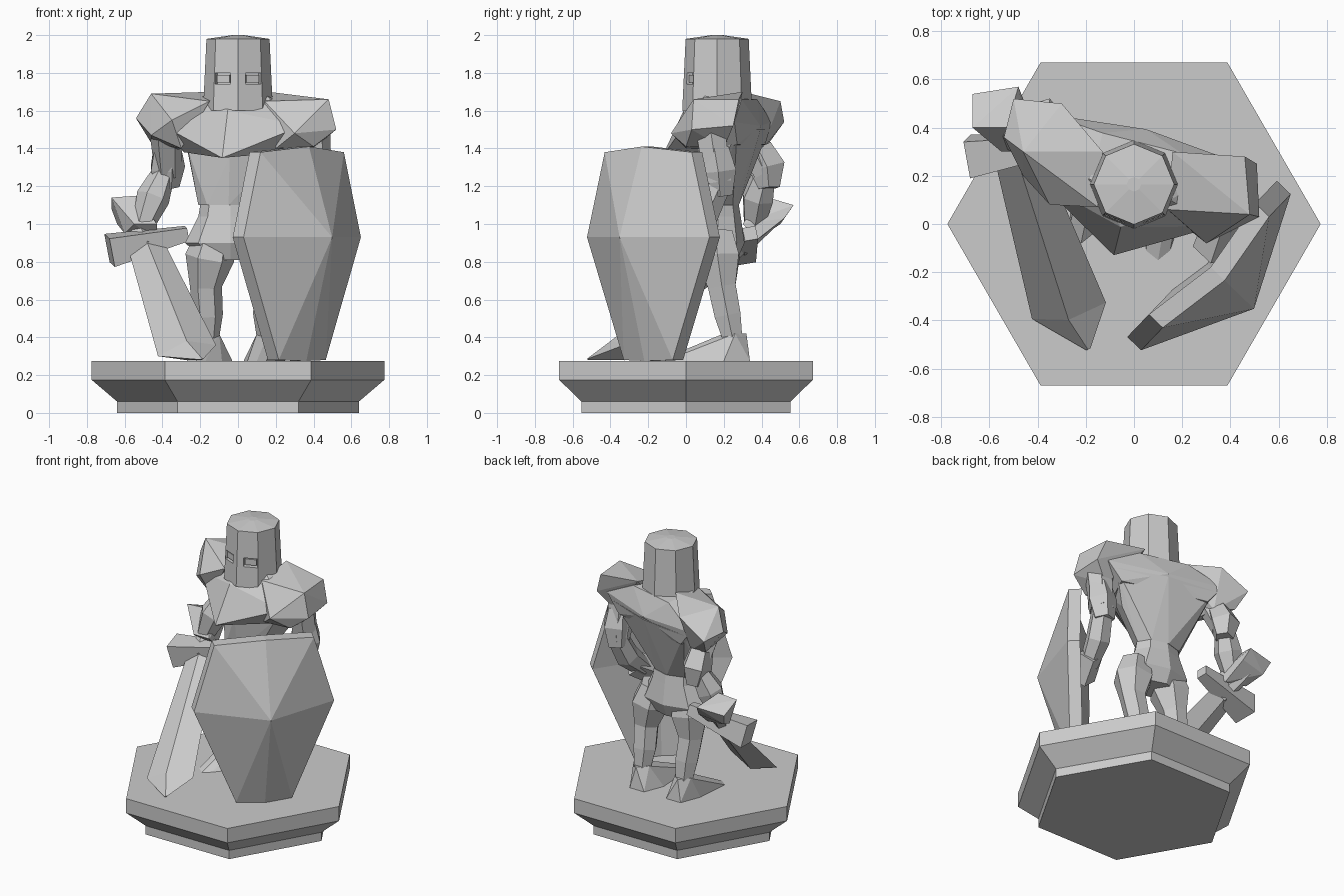
import bpy, bmesh
from math import sin, cos, pi, tau
from itertools import product
from mathutils import Vector, Matrix

cube = bpy.data.objects.get("Cube")
if cube:
    bpy.data.objects.remove(cube, do_unlink=True)

stone = bpy.data.materials.new("grey stone")
stone.use_nodes = True
grey = (.6, .6, .6, 1)
stone.diffuse_color = grey
stone.node_tree.nodes["Principled BSDF"].inputs["Base Color"].default_value = grey


def finish(name, bm):
    bmesh.ops.recalc_face_normals(bm, faces=bm.faces)
    mesh = bpy.data.meshes.new(name)
    bm.to_mesh(mesh)
    bm.free()
    mesh.materials.append(stone)
    obj = bpy.data.objects.new(name, mesh)
    bpy.context.collection.objects.link(obj)
    return obj


def hull(name, points):
    """Faceted convex block around a few corner points."""
    bm = bmesh.new()
    for point in points:
        bm.verts.new(point)
    bmesh.ops.convex_hull(bm, input=bm.verts)
    loose = [v for v in bm.verts if not v.link_faces]
    bmesh.ops.delete(bm, geom=loose, context='VERTS')
    return finish(name, bm)


def box(name, centre, axes):
    """Block reaching one axis vector either way from its centre."""
    signs = product((-1, 1), repeat=len(axes))
    return hull(name, [centre + sum((a * s for a, s in zip(axes, row)), Vector()) for row in signs])


def loft(name, rings):
    """Skin closed rings that have equal point counts, and cap both ends."""
    bm = bmesh.new()
    rings = [[bm.verts.new(point) for point in ring] for ring in rings]
    for low, high in zip(rings, rings[1:]):
        for i in range(len(low)):
            bm.faces.new((low[i - 1], low[i], high[i], high[i - 1]))
    bm.faces.new(rings[0])
    bm.faces.new(rings[-1])
    return finish(name, bm)


def level_ring(centre, width, depth, sides):
    angles = [tau * i / sides for i in range(sides)]
    return [Vector(centre) + Vector((width * cos(a), depth * sin(a), 0)) for a in angles]


def limb(name, path, radii, sides=6, hint=(0, 1, .2), flat=1, turn=0):
    """Tapered prism along a path; flat squashes it along the hint."""
    path = [Vector(point) for point in path]
    rings = []
    for i, (point, radius) in enumerate(zip(path, radii)):
        along = path[min(i + 1, len(path) - 1)] - path[max(i - 1, 0)]
        side = along.cross(Vector(hint)).normalized()
        up = side.cross(along).normalized() * flat
        angles = [tau * k / sides + turn for k in range(sides)]
        rings.append([point + radius * (side * cos(a) + up * sin(a)) for a in angles])
    return loft(name, rings)


# Hexagonal plinth
plinth_steps = (0, .64), (.06, .64), (.175, .775), (.275, .775)
loft("plinth", [level_ring((0, 0, z), r, r, 6) for z, r in plinth_steps])
ground = plinth_steps[-1][0]

# Octagonal helmet, slightly flared, with a low crown
helmet_axis = Vector((0, .165, 0))
helmet_steps = (1.6, .185), (1.98, .167), (2, .03)
helmet = loft("helmet", [level_ring(helmet_axis + Vector((0, 0, z)), r, r, 8)
                         for z, r in helmet_steps])

# Recessed eye slots, each with a plate inside
for s, side in ((1, "left"), (-1, "right")):
    out = Vector((s * sin(pi / 8), -cos(pi / 8), 0))
    across = Vector((-out.y, out.x, 0))
    up = Vector((0, 0, 1))
    eye = helmet_axis + out * .155 + across * s * .02 + up * 1.77
    cutter = box(side + "_eye_cutter", eye, (across * .045, out * .025, up * .03))
    cutter.hide_render = True
    cutter.hide_viewport = True
    slot = helmet.modifiers.new(side + "_eye_slot", 'BOOLEAN')
    slot.operation = 'DIFFERENCE'
    slot.object = cutter
    box(side + "_eye_plate", eye - out * .02, (across * .035, out * .02, up * .02))

# Chest and ribs: mirrored corners, twisted to the sword side
twist = Matrix.Translation((0, .2, 0)) @ Matrix.Rotation(-.25, 4, 'Z')


def twisted(middle, half):
    mirrored = [(s * x, y, z) for s in (1, -1) for x, y, z in half]
    return [twist @ Vector(point) for point in middle + mirrored]


waist = level_ring((-.05, .17, 1.1), .16, .11, 8)
hull("chest", twisted([(0, -.34, 1.35), (0, -.22, 1.6), (0, .2, 1.52)],
                      [(.17, -.06, 1.68), (.17, .14, 1.66), (.38, -.12, 1.52),
                       (.4, .16, 1.54), (.28, -.06, 1.38), (.3, .15, 1.42)]))
hull("ribs", waist + twisted([(0, -.18, 1.36), (0, .2, 1.5)],
                             [(.26, -.06, 1.4), (.34, .16, 1.5), (.25, .05, 1.3)]))

# Hips
hip_steps = (1.1, .16, .11), (1.04, .17, .12), (.9, .24, .14), (.81, .14, .1)
loft("hips", [level_ring((-.04, .17, z), w, d, 8) for z, w, d in hip_steps])

# Angular shoulder plates
hull("right_shoulder", [(-.15, .07, 1.65), (-.13, .3, 1.7), (-.46, .3, 1.69), (-.3, .5, 1.65),
                        (-.5, .52, 1.54), (-.54, .36, 1.56), (-.46, .2, 1.47),
                        (-.35, .08, 1.55), (-.3, .14, 1.4), (-.32, .4, 1.39), (-.46, .44, 1.43)])
hull("left_shoulder", [(.14, .06, 1.65), (.16, .3, 1.7), (.46, .28, 1.66), (.48, .04, 1.66),
                       (.3, -.08, 1.48), (.52, .03, 1.5), (.51, .25, 1.52),
                       (.4, 0, 1.41), (.4, .2, 1.4), (.2, 0, 1.4)])

# Sword arm with a pointed elbow guard
limb("right_upper_arm", [(-.38, .3, 1.5), (-.37, .42, 1.27)], (.09, .07))
limb("right_elbow", [(-.38, .38, 1.4), (-.38, .43, 1.3), (-.37, .44, 1.19)], (.08, .1, .06), sides=5)
limb("right_forearm", [(-.39, .42, 1.28), (-.45, .38, 1.14), (-.5, .36, 1)], (.06, .09, .06))

# Shield arm
limb("left_upper_arm", [(.4, .13, 1.5), (.41, .17, 1.22)], (.09, .08))
limb("left_elbow", [(.41, .15, 1.4), (.41, .17, 1.28), (.4, .18, 1.15)], (.08, .1, .07), sides=5)
limb("left_forearm", [(.41, .18, 1.22), (.38, .1, 1.05), (.35, -.03, .93)], (.07, .08, .06))
limb("left_hand", [(.38, .03, .97), (.33, -.12, .88)], (.08, .09), sides=4, turn=pi / 4)

# Legs with knees, and flared feet
for s, side, toe_x, toe_y in ((1, "left", .1, -.15), (-1, "right", -.22, -.08)):
    limb(side + "_leg", [(s * .12, .16, .95), (s * .15, .17, .82), (s * .17, .19, .67),
                         (s * .16, .22, .52), (s * .16, .26, .33)], (.1, .13, .085, .08, .05))
    ankle = level_ring((s * .16, .26, .42), .06, .06, 4)
    sole = level_ring((s * .14, .2, ground), .11, .16, 6)
    toes = level_ring((toe_x, toe_y + .04, ground), .05, .04, 4)
    hull(side + "_foot", ankle + sole + toes)

# Shield: symmetric outline in its own slanted plane, boss in front, flat behind
middle = Vector((.34, -.2, 0))
across = Vector((.69, .72, 0))
out = Vector((.72, -.69, 0))


def on_shield(u, z, forward=0):
    return middle + across * u + out * forward + Vector((0, 0, z))


outline = (.32, 1.38), (.45, .93), (.18, .28)
rim = [on_shield(u, z) for u, z in outline]
rim.append(on_shield(0, ground, .03))
rim += [on_shield(-u, z) for u, z in reversed(outline)]
rim.append(on_shield(0, 1.41, .05))
bm = bmesh.new()
front = [bm.verts.new(point) for point in rim]
back = [bm.verts.new(point - out * .08) for point in rim]
boss = bm.verts.new(on_shield(0, .93, .22))
hollow = bm.verts.new(on_shield(0, .93))
for i in range(len(rim)):
    bm.faces.new((front[i - 1], front[i], boss))
    bm.faces.new((back[i], back[i - 1], hollow))
    bm.faces.new((front[i], front[i - 1], back[i - 1], back[i]))
finish("shield", bm)

# Sword: broad diamond blade, cross guard, grip and blocky fist
guard = Vector((-.48, .28, .87))
limb("sword_blade", [guard, (-.27, -.36, .33), (-.19, -.52, .285)], (.1, .16, .01),
     sides=4, hint=(0, .66, -.75), flat=.4)
limb("cross_guard", [(-.68, .28, .86), (-.27, .34, .95)], (.11, .05), sides=4, turn=pi / 4)
limb("sword_grip", [guard, (-.56, .45, 1.03)], (.05, .05))
hull("right_fist", [(-.67, .4, 1.14), (-.53, .4, 1.15), (-.67, .54, 1.08), (-.48, .57, 1.1),
                    (-.46, .52, 1.03), (-.64, .5, 1), (-.55, .3, 1), (-.43, .3, 1),
                    (-.43, .38, .92), (-.6, .38, .95)])
